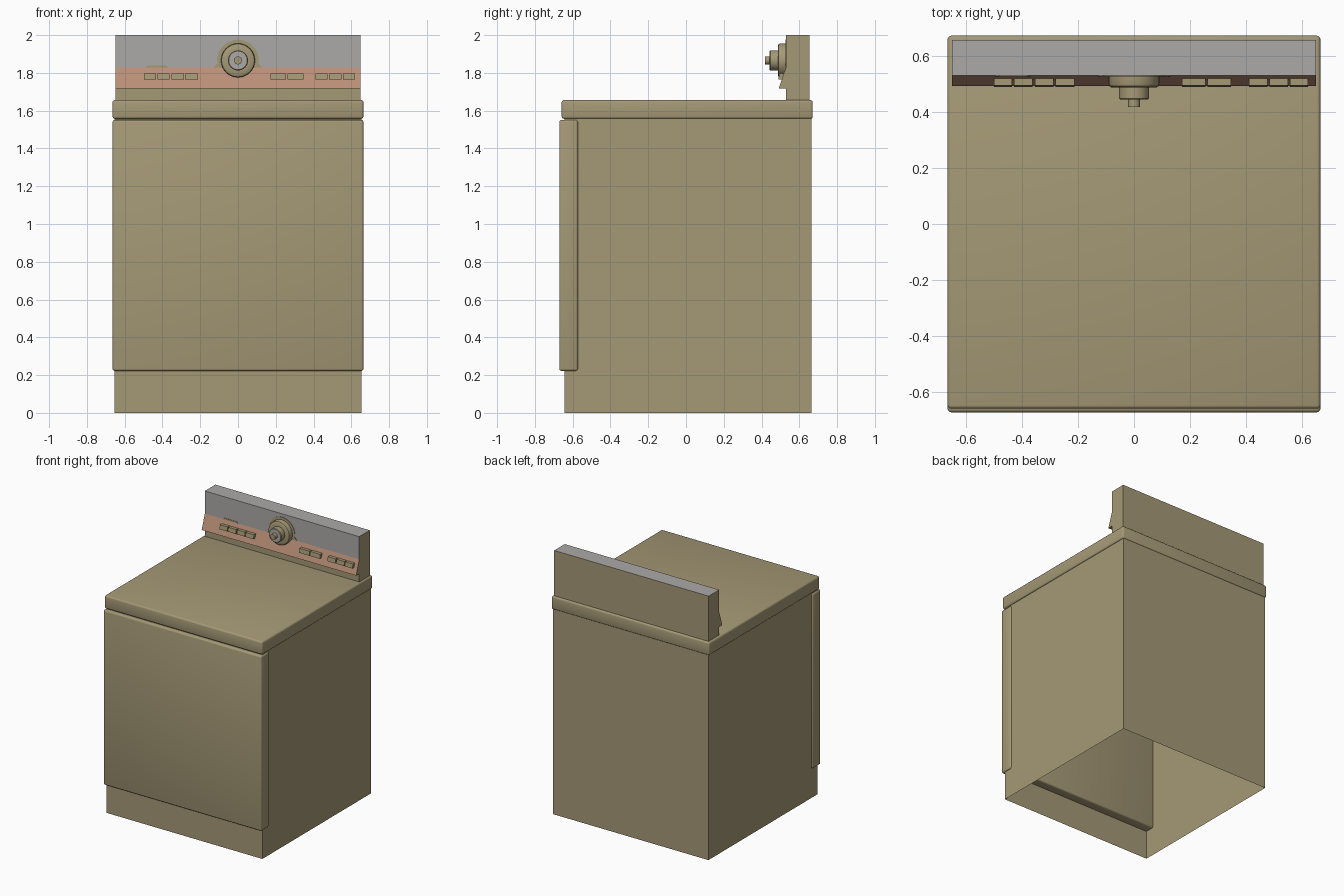
import bpy, bmesh, math

if "Cube" in bpy.data.objects:
    bpy.data.objects.remove(bpy.data.objects["Cube"])


def material(name, rgb):
    m = bpy.data.materials.new(name)
    m.diffuse_color = (*rgb, 1)
    m.use_nodes = True
    m.node_tree.nodes["Principled BSDF"].inputs["Base Color"].default_value = m.diffuse_color
    return m


OLIVE = material("olive_enamel", (0.376, 0.318, 0.181))
GRAY = material("gray_metal", (0.41, 0.40, 0.39))
RED = material("dusty_red", (0.50, 0.28, 0.19))


def finish(name, bm, mats=(OLIVE,), smooth=False):
    me = bpy.data.meshes.new(name)
    bm.to_mesh(me)
    bm.free()
    for m in mats:
        me.materials.append(m)
    ob = bpy.data.objects.new(name, me)
    bpy.context.collection.objects.link(ob)
    if smooth:
        bpy.context.view_layer.objects.active = ob
        ob.select_set(True)
        bpy.ops.object.shade_smooth_by_angle(angle=math.radians(35))
        ob.select_set(False)
    return ob


def box_bm(x0, x1, y0, y1, z0, z1):
    bm = bmesh.new()
    bmesh.ops.create_cube(bm, size=1)
    for v in bm.verts:
        v.co = ((x0 + x1) / 2 + v.co.x * (x1 - x0),
                (y0 + y1) / 2 + v.co.y * (y1 - y0),
                (z0 + z1) / 2 + v.co.z * (z1 - z0))
    return bm


def rounded_box(name, dims, r):
    bm = box_bm(*dims)
    bmesh.ops.bevel(bm, geom=bm.edges[:], offset=r, segments=3,
                    profile=0.5, affect='EDGES')
    return finish(name, bm, smooth=True)


def prism(profile, axis, a, b):
    """Extrude a closed 2D outline: axis 'x' takes (y,z), axis 'y' takes (x,z)."""
    bm = bmesh.new()
    place = (lambda p, d: (d, p[0], p[1])) if axis == 'x' else (lambda p, d: (p[0], d, p[1]))
    ra = [bm.verts.new(place(p, a)) for p in profile]
    rb = [bm.verts.new(place(p, b)) for p in profile]
    bm.faces.new(ra)
    bm.faces.new(rb)
    n = len(profile)
    for i in range(n):
        j = (i + 1) % n
        bm.faces.new((ra[i], ra[j], rb[j], rb[i]))
    bmesh.ops.recalc_face_normals(bm, faces=bm.faces[:])
    bm.normal_update()
    return bm


# Cabinet: four walls, open underneath
bm = box_bm(-0.654, 0.654, -0.642, 0.665, 0, 1.57)
bm.normal_update()
bmesh.ops.delete(bm, geom=[f for f in bm.faces if abs(f.normal.z) > 0.5], context='FACES_ONLY')
finish("cabinet", bm)

# Front panel and worktop
rounded_box("front_panel", (-0.664, 0.664, -0.671, -0.572, 0.222, 1.551), 0.012)
rounded_box("worktop", (-0.664, 0.664, -0.658, 0.671, 1.557, 1.656), 0.012)

# Control console, coloured by face direction and height
FY = 0.5285
bm = prism([(0.655, 1.65), (FY, 1.65), (FY, 1.718), (0.491, 1.718),
            (FY, 1.828), (FY, 2.0), (0.655, 2.0)], 'x', -0.649, 0.649)
for f in bm.faces:
    c = f.calc_center_median()
    if f.normal.z > 0.9 or (f.normal.y < -0.9 and c.z > 1.85):
        f.material_index = 1
    elif f.normal.y < -0.5 and 1.72 < c.z < 1.83:
        f.material_index = 2
finish("control_console", bm, (OLIVE, GRAY, RED))

# Thin painted plates on the console face
KZ = 1.866
bell = [(0.128, 1.828)]
for i in range(25):
    a = math.radians(-8 + 196 * i / 24)
    bell.append((0.11 * math.cos(a), KZ + 0.11 * math.sin(a)))
bell.append((-0.128, 1.828))
finish("dial_backplate", prism(bell, 'y', FY - 0.003, FY + 0.002))
finish("indicator_plate", prism([(-0.495, 1.828), (-0.37, 1.828), (-0.38, 1.839), (-0.48, 1.839)],
                                'y', FY - 0.003, FY + 0.002))

# Push buttons
spans = [(-0.498, -0.434), (-0.427, -0.362), (-0.353, -0.287), (-0.280, -0.212),
         (0.171, 0.255), (0.262, 0.346), (0.409, 0.475), (0.482, 0.549), (0.556, 0.620)]
for i, (x0, x1) in enumerate(spans):
    bm = prism([(0.489, 1.765), (0.494, 1.797), (0.525, 1.797), (0.515, 1.765)], 'x', x0, x1)
    finish(f"button_{i + 1}", bm)

# Dial: turned profile of (radius, y); the front of the middle step is gray
prof = [(0.090, 0.535), (0.090, 0.500), (0.087, 0.491), (0.079, 0.486), (0.053, 0.486),
        (0.053, 0.447), (0.049, 0.443), (0.021, 0.443), (0.021, 0.417)]
N = 32
bm = bmesh.new()
rings = [[bm.verts.new((r * math.cos(2 * math.pi * k / N), y, KZ + r * math.sin(2 * math.pi * k / N)))
          for k in range(N)] for r, y in prof]
for s in range(len(rings) - 1):
    for k in range(N):
        j = (k + 1) % N
        f = bm.faces.new((rings[s][k], rings[s][j], rings[s + 1][j], rings[s + 1][k]))
        f.material_index = 1 if s == 6 else 0
bm.faces.new(rings[-1])
bmesh.ops.recalc_face_normals(bm, faces=bm.faces[:])
ob = finish("dial", bm, (OLIVE, GRAY), smooth=True)
# Make sure the dial faces outward
if ob.data.polygons[-1].normal.y > 0:
    ob.data.flip_normals()
